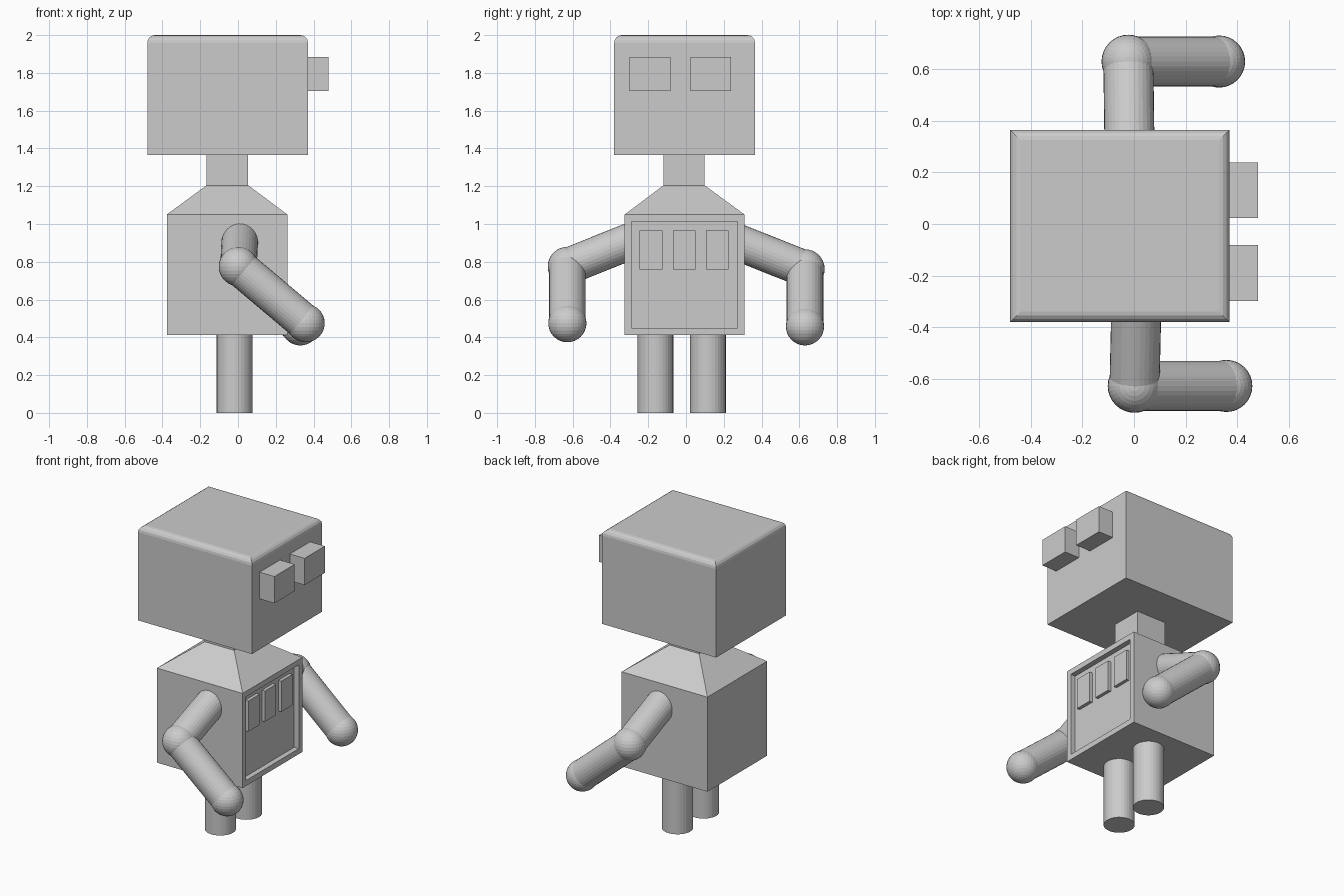
import bpy, bmesh
from mathutils import Vector, Matrix

if "Cube" in bpy.data.objects:
    bpy.data.objects.remove(bpy.data.objects["Cube"])

grey = bpy.data.materials.new("plain grey")
grey.diffuse_color = (0.6, 0.6, 0.6, 1)
grey.use_nodes = True
grey.node_tree.nodes["Principled BSDF"].inputs["Base Color"].default_value = grey.diffuse_color


def finish(name, bm):
    bmesh.ops.recalc_face_normals(bm, faces=bm.faces)
    mesh = bpy.data.meshes.new(name)
    bm.to_mesh(mesh)
    bm.free()
    mesh.materials.append(grey)
    obj = bpy.data.objects.new(name, mesh)
    bpy.context.collection.objects.link(obj)
    return obj


def box_bm(lo, hi):
    lo, hi = Vector(lo), Vector(hi)
    bm = bmesh.new()
    bmesh.ops.create_cube(bm, size=1, matrix=Matrix.Translation((lo + hi) / 2)
                          @ Matrix.Diagonal((*(hi - lo), 1)))
    return bm


def box(name, lo, hi):
    return finish(name, box_bm(lo, hi))


def rod(name, a, b, r):
    """Cylinder running from point a to point b."""
    a, b = Vector(a), Vector(b)
    d = b - a
    bm = bmesh.new()
    rot = d.to_track_quat('Z', 'Y').to_matrix().to_4x4()
    bmesh.ops.create_cone(bm, cap_ends=True, segments=32, radius1=r, radius2=r,
                          depth=d.length, matrix=Matrix.Translation((a + b) / 2) @ rot)
    return finish(name, bm)


def ball(name, c, r):
    bm = bmesh.new()
    bmesh.ops.create_uvsphere(bm, u_segments=32, v_segments=16, radius=r,
                              matrix=Matrix.Translation(c))
    return finish(name, bm)


# Head: box with only the top rim rounded
bm = box_bm((-0.48, -0.38, 1.365), (0.37, 0.365, 2.0))
rim = [e for e in bm.edges if all(v.co.z > 1.99 for v in e.verts)]
bmesh.ops.bevel(bm, geom=rim, offset=0.04, segments=4, profile=0.5, affect='EDGES')
finish("head", bm)

# Eyes
for side, y in (("right", -0.298), ("left", 0.023)):
    box(side + "_eye", (0.36, y, 1.705), (0.48, y + 0.216, 1.885))

# Torso: box, sloped shoulders and neck, with a recessed chest panel
bm = bmesh.new()
levels = [(0.413, -0.377, 0.262, -0.325, 0.31), (1.05, -0.377, 0.262, -0.325, 0.31),
          (1.205, -0.166, 0.054, -0.118, 0.098), (1.366, -0.166, 0.054, -0.118, 0.098)]
rings = [[bm.verts.new((x, y, z)) for x, y in ((x0, y0), (x1, y0), (x1, y1), (x0, y1))]
         for z, x0, x1, y0, y1 in levels]
for low, high in zip(rings, rings[1:]):
    for i in range(4):
        j = (i + 1) % 4
        bm.faces.new((low[i], low[j], high[j], high[i]))
bm.faces.new(rings[0][::-1])
bm.faces.new(rings[-1])
bmesh.ops.recalc_face_normals(bm, faces=bm.faces)
chest = [f for f in bm.faces if f.normal.x > 0.9 and f.calc_center_median().z < 1]
bmesh.ops.inset_region(bm, faces=chest, thickness=0.052)
wall = bmesh.ops.extrude_discrete_faces(bm, faces=chest)["faces"]
bmesh.ops.translate(bm, vec=(-0.035, 0, 0), verts=wall[0].verts[:])
finish("torso", bm)

# Raised chest buttons
for i in range(3):
    y = -0.245 + 0.175 * i
    box(f"chest_button_{i + 1}", (0.215, y, 0.758), (0.249, y + 0.12, 0.965))

# Legs
for side, y in (("right", -0.162), ("left", 0.116)):
    rod(side + "_leg", (-0.018, y, 0), (-0.018, y, 0.42), 0.095)

# Arms: upper arm, elbow, forearm and hand
arms = {"right": ((0.01, -0.28, 0.915), (0.002, -0.628, 0.775), (0.358, -0.628, 0.475)),
        "left": ((-0.017, 0.27, 0.905), (-0.022, 0.63, 0.762), (0.33, 0.63, 0.458))}
for side, (shoulder, elbow, hand) in arms.items():
    rod(side + "_upper_arm", shoulder, elbow, 0.097)
    ball(side + "_elbow", elbow, 0.104)
    rod(side + "_forearm", elbow, hand, 0.097)
    ball(side + "_hand", hand, 0.101)
